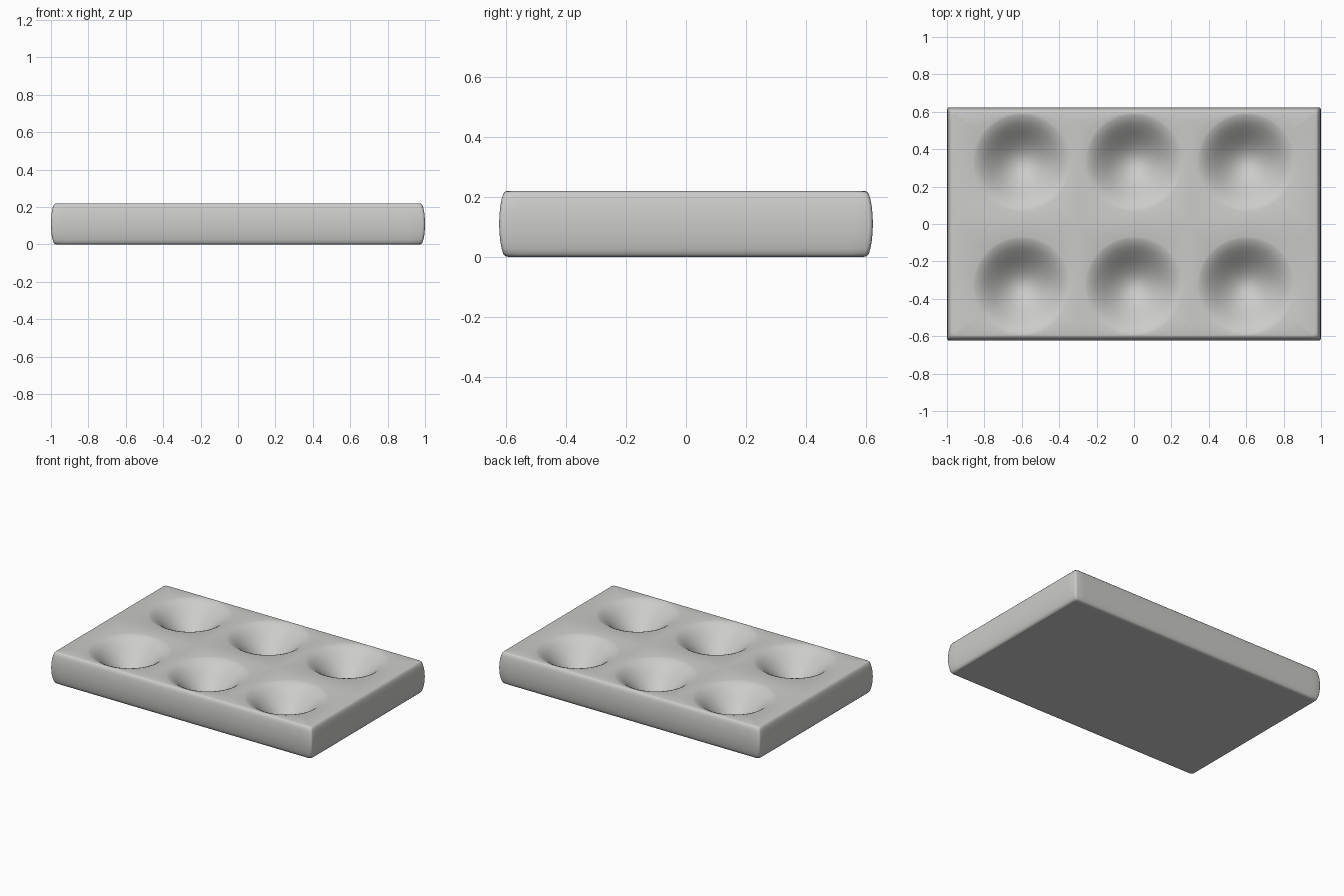
import bpy, bmesh, math

if "Cube" in bpy.data.objects:
    bpy.data.objects.remove(bpy.data.objects["Cube"])

# Sizes
TOP, RADIUS, DEPTH = 0.22, 0.27, 0.165
HALF_X, HALF_Y = 0.97, 0.594
CUP_X, CUP_Y = 0.6, 0.33
STEPS = 14   # points along each side of a cell
RINGS = 14   # rings in each cup

stone = bpy.data.materials.new("light_grey")
stone.use_nodes = True
stone.diffuse_color = (0.6, 0.6, 0.59, 1)
stone.node_tree.nodes["Principled BSDF"].inputs["Base Color"].default_value = (0.6, 0.6, 0.59, 1)

bm = bmesh.new()


def skin(a, b):
    """Join two closed rings of vertices with quads."""
    for i in range(len(a)):
        j = (i + 1) % len(a)
        bm.faces.new((a[i], a[j], b[j], b[i]))


def cup_cell(cx, cy, x0, x1, y0, y1):
    """A rectangular piece of the top with a round hollow in it."""
    corners = [(x0, y0), (x1, y0), (x1, y1), (x0, y1)]
    outline = []
    for k in range(4):
        (ax, ay), (bx, by) = corners[k], corners[(k + 1) % 4]
        outline += [(ax + (bx - ax) * s / STEPS, ay + (by - ay) * s / STEPS) for s in range(STEPS)]
    angles = [math.atan2(y - cy, x - cx) for x, y in outline]
    outer = [bm.verts.new((x, y, TOP)) for x, y in outline]
    for r in range(RINGS, 0, -1):
        t = r / RINGS
        z = TOP - DEPTH * (1 - t * t) ** 2
        # The outermost ring stays inside the cell border
        ring = [bm.verts.new((cx + min(RADIUS * t, 0.262) * math.cos(a),
                              cy + min(RADIUS * t, 0.262) * math.sin(a), z)) for a in angles]
        skin(outer, ring)
        outer = ring
    centre = bm.verts.new((cx, cy, TOP - DEPTH))
    for i in range(len(outer)):
        bm.faces.new((outer[i], outer[(i + 1) % len(outer)], centre))


# Six hollows in two rows
columns = [-HALF_X, -CUP_X / 2, CUP_X / 2, HALF_X]
for i in range(3):
    for y0, y1, cy in ((-HALF_Y, 0, -CUP_Y), (0, HALF_Y, CUP_Y)):
        cup_cell((i - 1) * CUP_X, cy, columns[i], columns[i + 1], y0, y1)
bmesh.ops.remove_doubles(bm, verts=bm.verts, dist=0.0005)

# Bulging sides: extrude the rim outward and down, then back in at the foot
rim = [e for e in bm.edges if e.is_boundary]
sides = [(0.009, 0.218), (0.016, 0.211), (0.021, 0.195), (0.026, 0.17), (0.029, 0.14), (0.03, 0.11),
         (0.029, 0.08), (0.026, 0.05), (0.021, 0.025), (0.016, 0.009), (0.009, 0.002), (0, 0), (-0.02, 0)]
for offset, z in sides:
    out = bmesh.ops.extrude_edge_only(bm, edges=rim)["geom"]
    rim = [g for g in out if isinstance(g, bmesh.types.BMEdge)]
    previous = 0 if z == 0.218 else last
    for v in [g for g in out if isinstance(g, bmesh.types.BMVert)]:
        on_x = abs(v.co.x) > HALF_X + previous - 0.001
        on_y = abs(v.co.y) > HALF_Y + previous - 0.001
        if on_x:
            v.co.x = math.copysign(HALF_X + offset, v.co.x)
        if on_y:
            v.co.y = math.copysign(HALF_Y + offset, v.co.y)
        v.co.z = z
    last = offset

# Flat underside
bmesh.ops.contextual_create(bm, geom=rim)

# Slightly soften the upright corners
limit_x, limit_y = HALF_X - 0.001, HALF_Y - 0.001
corner_edges = [e for e in bm.edges if all(
    abs(v.co.x) > limit_x and abs(v.co.y) > limit_y for v in e.verts)]
bmesh.ops.bevel(bm, geom=corner_edges, offset=0.014, segments=3, profile=0.5, affect="EDGES")
bmesh.ops.recalc_face_normals(bm, faces=bm.faces)

mesh = bpy.data.meshes.new("tray")
bm.to_mesh(mesh)
bm.free()
mesh.materials.append(stone)
mesh.shade_smooth()
tray = bpy.data.objects.new("six_cup_tray", mesh)
bpy.context.collection.objects.link(tray)
